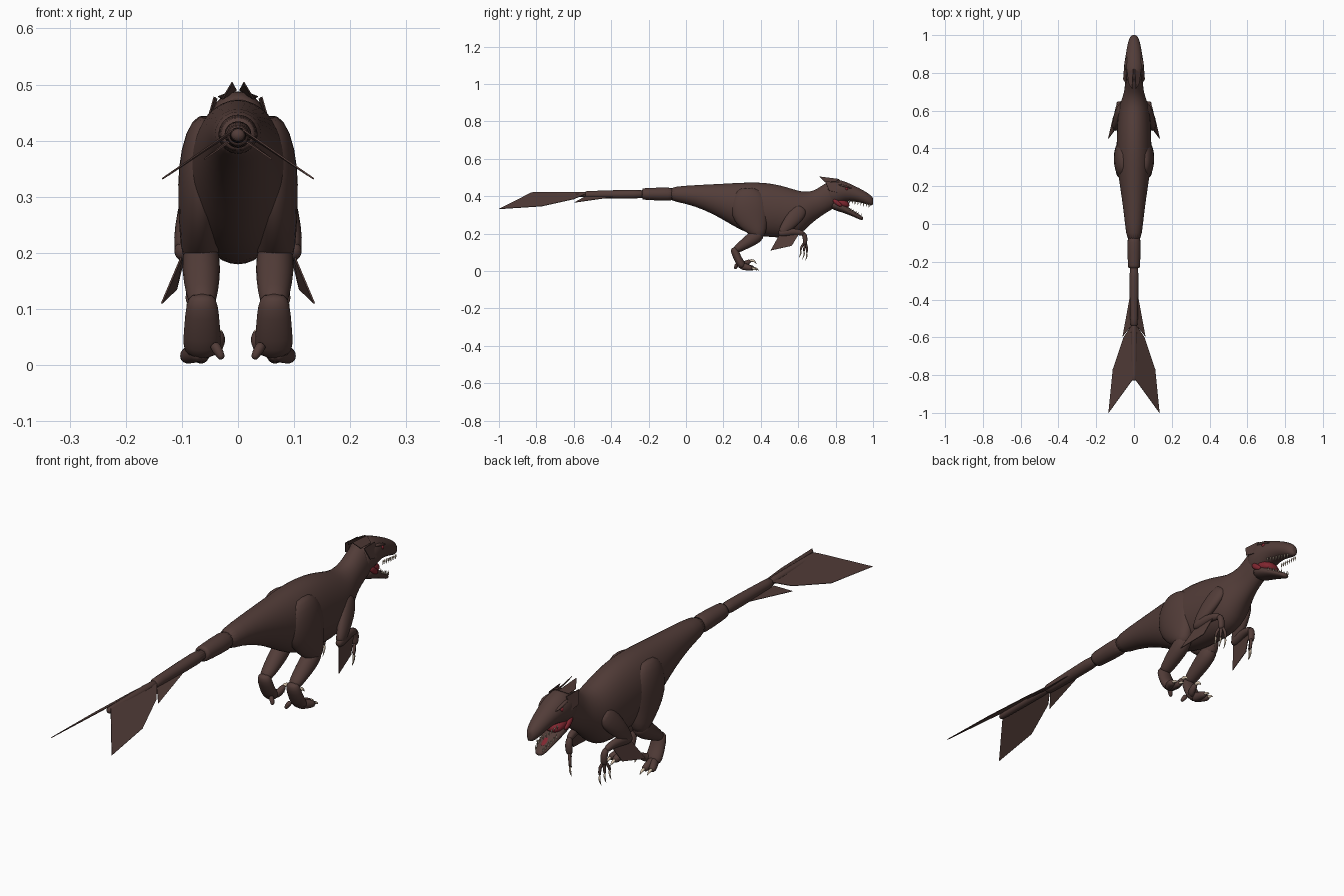
import bpy, bmesh, math
from mathutils import Vector


def material(name, rgb):
    m = bpy.data.materials.new(name)
    m.diffuse_color = (*rgb, 1)
    return m


HIDE = material("hide", (0.085, 0.046, 0.04))
CLAW = material("claw", (0.72, 0.58, 0.44))
RED = material("red", (0.22, 0.02, 0.03))


def finish(name, bm, mat, mirror, smooth=0, thick=0):
    bmesh.ops.recalc_face_normals(bm, faces=bm.faces[:])
    me = bpy.data.meshes.new(name)
    bm.to_mesh(me)
    bm.free()
    ob = bpy.data.objects.new(name, me)
    bpy.context.collection.objects.link(ob)
    me.materials.append(mat)
    if mirror:
        ob.modifiers.new("mirror", 'MIRROR').use_mirror_merge = False
    if thick:
        s = ob.modifiers.new("solid", 'SOLIDIFY')
        s.thickness, s.offset = thick, 0
    if smooth:
        ob.modifiers.new("subsurf", 'SUBSURF').levels = smooth
        ob.modifiers["subsurf"].render_levels = smooth
        for p in me.polygons:
            p.use_smooth = True
    return ob


def tube(name, rings, mat=HIDE, mirror=True, n=12, upright=False, smooth=1):
    """Skin rings (x, y, z, half width, half depth) into a closed tube."""
    bm = bmesh.new()
    c = [Vector(r[:3]) for r in rings]
    loops = []
    for i, r in enumerate(rings):
        t = (c[min(i + 1, len(c) - 1)] - c[max(i - 1, 0)]).normalized()
        if upright:
            t = Vector((0, 1, 0))
        u = Vector((1, 0, 0))
        u = (u - t * u.dot(t)).normalized()
        v = t.cross(u)
        loops.append([bm.verts.new(c[i] + u * r[3] * math.cos(a) + v * r[4] * math.sin(a))
                      for a in (math.tau * k / n for k in range(n))])
    for a, b in zip(loops, loops[1:]):
        for k in range(n):
            bm.faces.new((a[k], a[(k + 1) % n], b[(k + 1) % n], b[k]))
    bm.faces.new(loops[0])
    bm.faces.new(loops[-1])
    return finish(name, bm, mat, mirror, smooth)


def profile(name, rows, **kw):
    """Rows of (y, top z, bottom z, half width) along the spine."""
    return tube(name, [(0, y, (t + b) / 2, w, (t - b) / 2) for y, t, b, w in rows],
                mirror=False, upright=True, **kw)


def blade(name, pts):
    bm = bmesh.new()
    bm.faces.new([bm.verts.new(p) for p in pts])
    return finish(name, bm, HIDE, True, thick=0.003)


def claw(name, a, b, c, r):
    return tube(name, [(*a, r, r), (*b, r * .75, r * .8), (*c, r * .1, r * .1)], CLAW, n=8)


# Trunk and neck
profile("body", [(-.10, .449, .375, .037), (0, .457, .362, .048), (.1, .463, .325, .060),
                 (.18, .467, .285, .072), (.26, .472, .235, .084), (.34, .476, .195, .094),
                 (.42, .475, .182, .094), (.50, .462, .176, .090), (.57, .440, .178, .087),
                 (.62, .425, .200, .080), (.66, .425, .245, .066), (.70, .437, .277, .052),
                 (.74, .470, .305, .048), (.79, .488, .335, .050), (.83, .475, .36, .035)],
        n=20)

# Overlapping tail segments
profile("tail_base", [(-.235, .442, .382, .031), (-.23, .443, .381, .032),
                      (-.15, .447, .376, .036), (-.04, .45, .372, .038)], n=16)
profile("tail_middle", [(-.54, .427, .390, .019), (-.53, .428, .389, .020),
                        (-.35, .434, .386, .024), (-.2, .438, .386, .027)], n=16)
profile("tail_end", [(-.83, .421, .399, .011), (-.82, .423, .397, .014),
                     (-.65, .424, .396, .016), (-.5, .425, .393, .017)], n=16)

# Tail feathers
blade("tail_fan", [(.008, -.53, .415), (.008, -.825, .42), (.135, -1, .332),
                   (.112, -.77, .347), (.055, -.60, .385)])
blade("tail_small_fan", [(.015, -.35, .402), (.015, -.54, .398), (.06, -.595, .367)])

# Head
profile("skull", [(.75, .470, .350, .044), (.77, .486, .345, .052), (.81, .493, .35, .057),
                  (.85, .480, .372, .053), (.90, .457, .373, .044), (.95, .432, .361, .035),
                  (.98, .412, .350, .027), (.998, .395, .350, .015), (1, .385, .36, .008)], n=16)
tube("lower_jaw", [(0, .77, .365, .043, .03), (0, .82, .345, .046, .028),
                   (0, .86, .324, .040, .019), (0, .90, .303, .032, .014),
                   (0, .935, .284, .023, .012), (0, .947, .277, .010, .007)], mirror=False)
tube("mouth_inside", [(0, .79, .370, .044, .036), (0, .84, .362, .044, .028),
                      (0, .875, .347, .030, .014)], RED, mirror=False)
tube("tongue", [(0, .84, .345, .02, .008), (0, .89, .320, .017, .006),
                (0, .925, .302, .008, .004)], RED, mirror=False, n=8)
tube("cheek", [(.040, .785, .385, .008, .012), (.043, .81, .362, .010, .014),
               (.040, .835, .346, .006, .008)], RED, n=8)
for i in range(8):
    s = i / 7
    y, x = .875 + .105 * s, .037 - .017 * s
    z = .380 - .022 * s
    claw(f"upper_tooth_{i}", (x, y, z), (x, y, z - .008), (x, y - .003, z - .020), .004)
for i in range(6):
    s = i / 5
    y, x, z = .872 + .065 * s, .031 - .014 * s, .322 - .032 * s
    claw(f"lower_tooth_{i}", (x, y, z), (x, y, z + .009), (x, y - .001, z + .020), .0035)
bm = bmesh.new()
bmesh.ops.create_uvsphere(bm, u_segments=12, v_segments=8, radius=.009)
bmesh.ops.translate(bm, verts=bm.verts[:], vec=(.043, .858, .440))
finish("eye", bm, RED, True, 1)
tube("brow", [(.040, .81, .462, .006, .006), (.045, .85, .456, .009, .007),
              (.037, .89, .440, .004, .004)], n=8)

# Head crest
blade("crest_top", [(.003, .82, .491), (.010, .715, .504), (.028, .745, .474), (.035, .80, .478)])
blade("crest_side", [(.038, .82, .475), (.042, .745, .478), (.056, .765, .43), (.054, .81, .42)])

# Hind legs
tube("thigh", [(.045, .33, .445, .025, .045), (.056, .33, .41, .040, .085),
               (.063, .335, .35, .045, .105), (.066, .35, .29, .042, .098),
               (.067, .375, .235, .038, .066), (.067, .39, .195, .034, .040),
               (.066, .385, .178, .022, .022)], n=16)
tube("shin", [(.066, .405, .215, .030, .030), (.066, .375, .185, .036, .042),
              (.065, .325, .152, .034, .033), (.064, .28, .122, .028, .024),
              (.064, .26, .108, .022, .018)])
tube("metatarsus", [(.064, .258, .128, .021, .016), (.064, .260, .108, .030, .024),
                    (.064, .275, .07, .033, .021), (.064, .295, .035, .036, .024),
                    (.064, .31, .018, .030, .018)])
for name, x, y in (("outer", .092, .355), ("middle", .066, .365)):
    tube(f"{name}_toe", [(.066, .29, .028, .018, .022), ((x + .066) / 2, .32, .022, .017, .019),
                         (x, y - .012, .016, .015, .015), (x, y, .014, .010, .010)])
    claw(f"{name}_toe_claw", (x, y - .006, .016), (x, y + .012, .014), (x, y + .026, .002), .008)
tube("sickle_toe", [(.050, .295, .032, .014, .018), (.036, .315, .036, .014, .017),
                    (.034, .335, .050, .012, .013), (.034, .345, .056, .008, .009)])
claw("sickle_claw", (.034, .338, .054), (.034, .362, .060), (.034, .378, .036), .010)
tube("dew_toe", [(.045, .275, .04, .012, .014), (.032, .265, .02, .009, .010),
                 (.028, .262, .010, .006, .006)], n=8)

# Forelimbs
tube("upper_arm", [(.060, .625, .345, .018, .03), (.074, .60, .310, .023, .046),
                   (.087, .56, .265, .024, .040), (.097, .525, .222, .019, .029),
                   (.099, .505, .198, .014, .018)])
tube("forearm", [(.100, .492, .203, .012, .014), (.099, .515, .203, .017, .021),
                 (.093, .56, .211, .017, .020), (.086, .61, .208, .014, .016),
                 (.082, .635, .195, .011, .012)])
tube("hand", [(.083, .622, .206, .010, .012), (.080, .637, .188, .014, .014),
              (.078, .637, .160, .015, .013), (.077, .634, .138, .012, .010)])
for i, (x, y) in enumerate(((.066, .645), (.078, .630), (.088, .612))):
    z = .092 + .008 * i
    tube(f"finger_{i}", [(.078, .635, .155, .006, .007), (x, y + .004, .130, .007, .007),
                         (x, y, z, .006, .006)], n=8)
    claw(f"finger_claw_{i}", (x, y, z + .006), (x, y + .004, z - .014), (x, y - .010, z - .040), .0055)
blade("arm_feathers", [(.100, .50, .195), (.094, .605, .200), (.110, .565, .135), (.136, .452, .110)])
